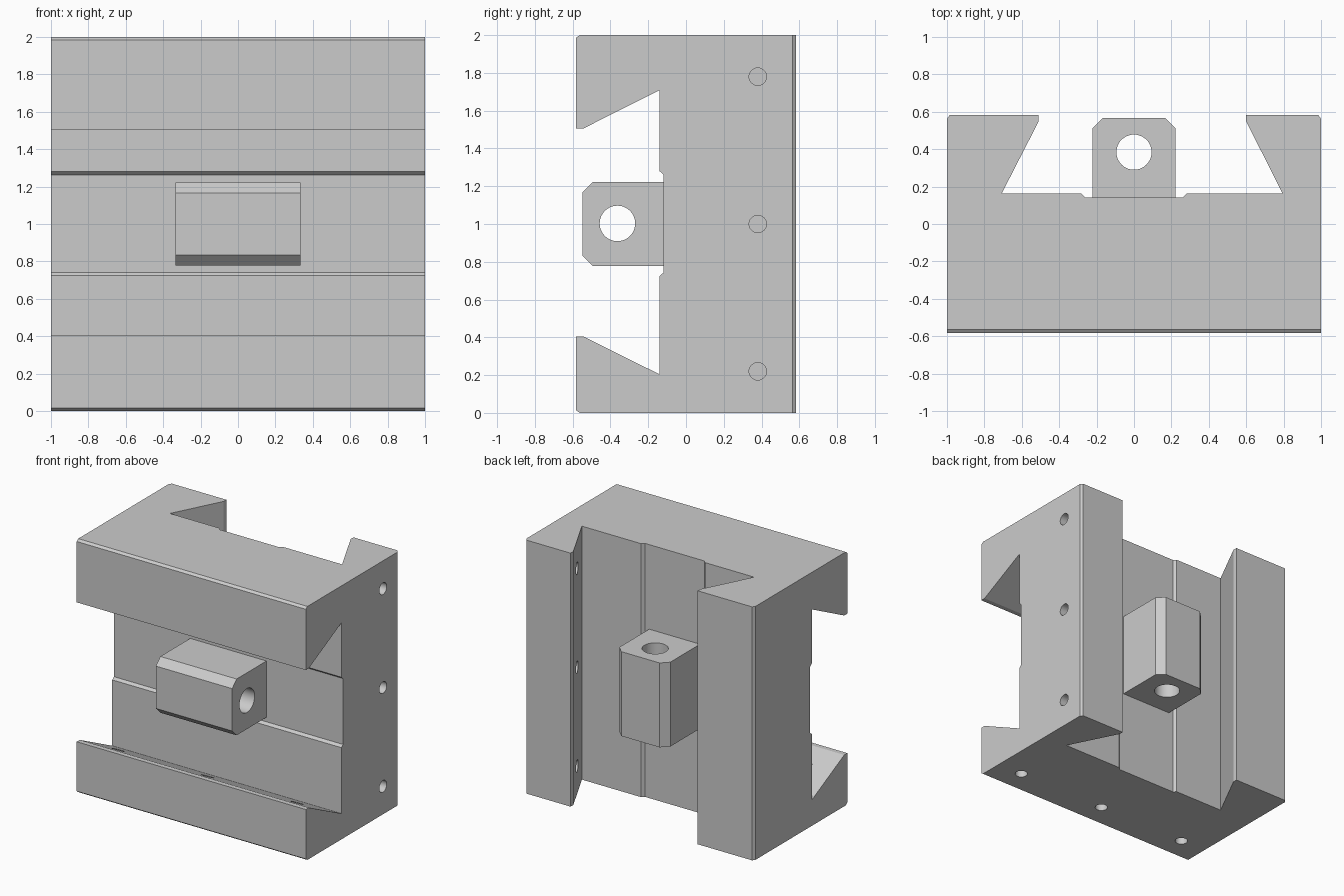
import bpy, bmesh, math
from mathutils import Matrix, Vector

if "Cube" in bpy.data.objects:
    bpy.data.objects.remove(bpy.data.objects["Cube"])


def prism(name, profile, axis, lo, hi):
    """Extrude a profile along an axis: 'X' takes (y, z) points, 'Z' takes (x, y) points."""
    place = (lambda a, b, t: (t, a, b)) if axis == 'X' else (lambda a, b, t: (a, b, t))
    bm = bmesh.new()
    face = bm.faces.new([bm.verts.new(place(a, b, lo)) for a, b in profile])
    ext = bmesh.ops.extrude_face_region(bm, geom=[face])
    step = Vector(place(0, 0, hi - lo))
    bmesh.ops.translate(bm, vec=step, verts=[v for v in ext['geom'] if isinstance(v, bmesh.types.BMVert)])
    bmesh.ops.recalc_face_normals(bm, faces=bm.faces)
    mesh = bpy.data.meshes.new(name)
    bm.to_mesh(mesh)
    bm.free()
    obj = bpy.data.objects.new(name, mesh)
    bpy.context.collection.objects.link(obj)
    return obj


def circle(a, b, r, n=48):
    return [(a + r * math.cos(2 * math.pi * i / n), b + r * math.sin(2 * math.pi * i / n)) for i in range(n)]


def combine(obj, tool, operation):
    """Apply a boolean and remove the helper."""
    tool.hide_render = True
    mod = obj.modifiers.new('cut', 'BOOLEAN')
    mod.operation, mod.solver, mod.object = operation, 'EXACT', tool
    bpy.context.view_layer.objects.active = obj
    bpy.ops.object.modifier_apply(modifier=mod.name)
    bpy.data.objects.remove(tool)


def smooth(obj):
    bpy.ops.object.select_all(action='DESELECT')
    obj.select_set(True)
    bpy.context.view_layer.objects.active = obj
    bpy.ops.object.shade_smooth_by_angle(angle=math.radians(20))


D = 0.583            # half depth
CX, CY = 0.015, 0.02  # small outer chamfers

# Saddle body: front dovetail profile (y, z) crossed with the back one (x, y)
front = [(0.7, 0), (0.7, 2), (CY - D, 2), (-D, 2 - CX),
         (-D, 1.505), (-0.545, 1.505), (-0.14, 1.708),
         (-0.14, 1.28), (-0.12, 1.262), (-0.12, 0.742), (-0.14, 0.724),
         (-0.14, 0.204), (-0.545, 0.405), (-D, 0.405),
         (-D, CX), (CY - D, 0)]
back = [(-1, -0.7), (1, -0.7), (1, D - CY), (1 - CX, D),
        (0.60, D), (0.60, 0.548), (0.795, 0.162),
        (0.28, 0.162), (0.26, 0.142), (-0.26, 0.142), (-0.28, 0.162),
        (-0.708, 0.162), (-0.51, 0.548), (-0.51, D),
        (CX - 1, D), (-1, D - CY)]
body = prism('saddle_body', front, 'X', -1.1, 1.1)
combine(body, prism('back_cutter', back, 'Z', -0.1, 2.1), 'INTERSECT')

# Adjusting screw holes through the right wall and the lower lip
for k in (-0.78, 0, 0.78):
    combine(body, prism('side_drill', circle(0.38, 1 + k, 0.046, 32), 'X', 0.5, 1.2), 'DIFFERENCE')
    combine(body, prism('bottom_drill', circle(k, -0.38, 0.046, 32), 'Z', -0.2, 0.5), 'DIFFERENCE')
smooth(body)

# Lead screw nuts: chamfered blocks with a through bore
W, C = 0.222, 0.055
front_nut = prism('front_screw_nut', [
    (-0.12, 1 - W), (-0.12, 1 + W), (C - 0.548, 1 + W), (-0.548, 1 + W - C),
    (-0.548, 1 - W + C), (C - 0.548, 1 - W)], 'X', -0.333, 0.333)
combine(front_nut, prism('drill', circle(-0.363, 1.003, 0.094), 'X', -1, 1), 'DIFFERENCE')
smooth(front_nut)

back_nut = prism('back_screw_nut', [
    (-W, 0.142), (W, 0.142), (W, 0.568 - C), (W - C, 0.568),
    (C - W, 0.568), (-W, 0.568 - C)], 'Z', 0.667, 1.333)
combine(back_nut, prism('drill', circle(0, 0.384, 0.094), 'Z', 0, 2), 'DIFFERENCE')
smooth(back_nut)
